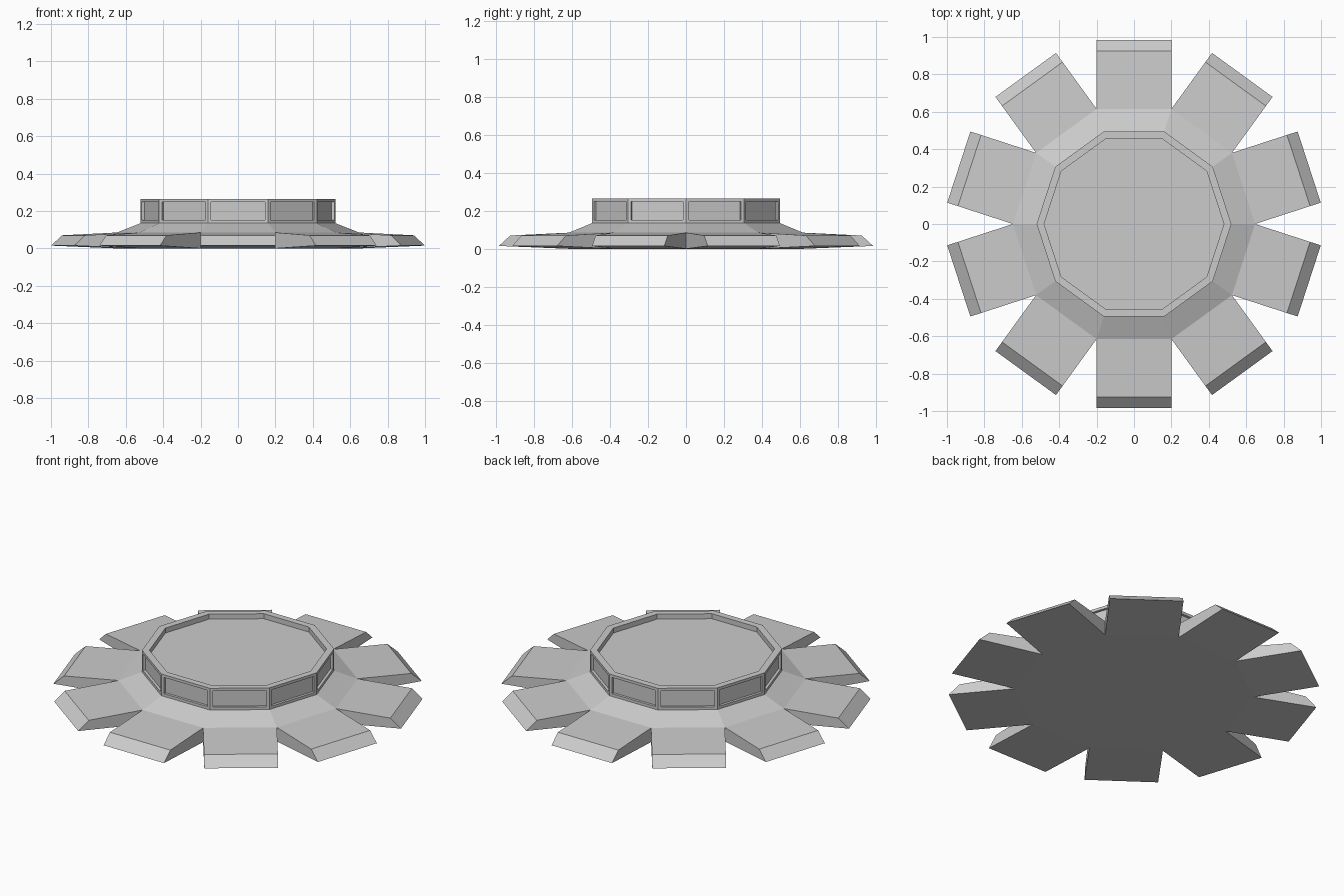
import bpy, bmesh
from math import cos, sin, pi

if "Cube" in bpy.data.objects:
    bpy.data.objects.remove(bpy.data.objects["Cube"])

SIDES = 10
FLAT = cos(pi / SIDES)   # centre-to-flat / centre-to-corner

bm = bmesh.new()


def ring(flat_radius, z):
    r = flat_radius / FLAT
    return [bm.verts.new((r * cos(2 * pi * i / SIDES), r * sin(2 * pi * i / SIDES), z))
            for i in range(SIDES)]


def bridge(lower, upper):
    return [bm.faces.new((lower[i], lower[(i + 1) % SIDES],
                          upper[(i + 1) % SIDES], upper[i])) for i in range(SIDES)]


# ten-sided hub: base, sloped shoulder, upright wall, rim and sunken top
profile = [(0.6155, 0), (0.6155, 0.085), (0.495, 0.135),
           (0.495, 0.265), (0.457, 0.265), (0.457, 0.235)]
rings = [ring(*p) for p in profile]
bands = [bridge(a, b) for a, b in zip(rings, rings[1:])]
bm.faces.new(rings[0][::-1])
bm.faces.new(rings[-1])
bm.normal_update()

# recessed panels in the upright wall
bmesh.ops.inset_individual(bm, faces=bands[2], thickness=0.0235)
bm.normal_update()
for f in bmesh.ops.extrude_discrete_faces(bm, faces=bands[2])["faces"]:
    n = f.normal.copy()
    for v in f.verts:
        v.co -= n * 0.015

# radiating feet with bevelled tips, pulled out of the base sides
for f in bmesh.ops.extrude_discrete_faces(bm, faces=bands[0])["faces"]:
    n = f.normal.copy()
    for v in f.verts:
        reach, z = (0.925, 0.07) if v.co.z > 0.04 else (0.985, 0.015)
        v.co += n * (reach - 0.6155)
        v.co.z = z

bmesh.ops.recalc_face_normals(bm, faces=bm.faces)
mesh = bpy.data.meshes.new("landing_platform")
bm.to_mesh(mesh)
bm.free()
bpy.context.collection.objects.link(bpy.data.objects.new("landing_platform", mesh))
